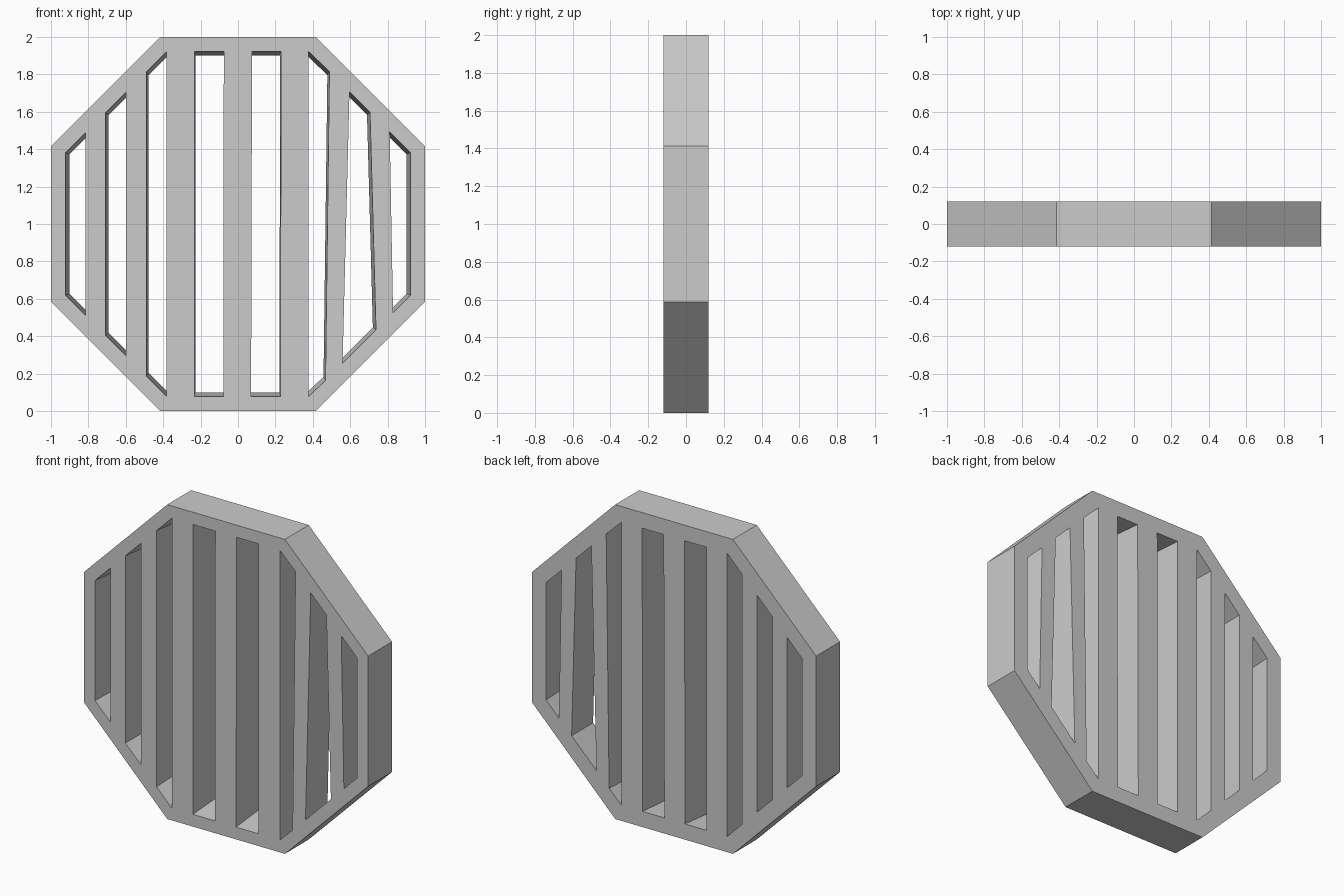
import bpy, bmesh, math

if "Cube" in bpy.data.objects:
    bpy.data.objects.remove(bpy.data.objects["Cube"])

DEPTH = 0.12      # half thickness
INNER = 0.922     # inner apothem of the rim at the front
TAPER = 0.977     # openings shrink slightly towards the back

# Slots: left x at top / bottom, right x at top / bottom (two bars on the right are bent)
SLOTS = [
    (-0.922, -0.922, -0.815, -0.815),
    (-0.708, -0.708, -0.599, -0.599),
    (-0.489, -0.489, -0.382, -0.382),
    (-0.233, -0.233, -0.076, -0.078),
    (0.075, 0.070, 0.230, 0.227),
    (0.378, 0.378, 0.489, 0.468),
    (0.596, 0.559, 0.706, 0.738),
    (0.811, 0.829, 0.922, 0.922),
]


def half_height(x):
    """Half height of the octagonal opening at x."""
    return min(INNER, INNER * math.sqrt(2) - abs(x))


def slot_profile(lt, lb, rt, rb):
    return [(lt, half_height(lt)), (lb, -half_height(lb)),
            (rb, -half_height(rb)), (rt, half_height(rt))]


def add_walls(bm, profile, back_scale):
    """Closed band of quads from front to back; returns both edge loops."""
    front = [bm.verts.new((x, -DEPTH, 1 + z)) for x, z in profile]
    back = [bm.verts.new((x * back_scale, DEPTH, 1 + z * back_scale)) for x, z in profile]
    n = len(profile)
    for i in range(n):
        j = (i + 1) % n
        bm.faces.new((front[i], front[j], back[j], back[i]))
    return [[bm.edges.get((loop[i], loop[(i + 1) % n])) for i in range(n)]
            for loop in (front, back)]


bm = bmesh.new()

# Outer octagon rim
radius = 1 / math.cos(math.pi / 8)
octagon = [(radius * math.cos(math.pi / 8 + i * math.pi / 4),
            radius * math.sin(math.pi / 8 + i * math.pi / 4)) for i in range(8)]
front_edges, back_edges = add_walls(bm, octagon, 1.0)

# Tapered slot walls
for slot in SLOTS:
    f, b = add_walls(bm, slot_profile(*slot), TAPER)
    front_edges += f
    back_edges += b

# Front and back faces with the slots left open
bmesh.ops.triangle_fill(bm, edges=front_edges, use_beauty=True, normal=(0, -1, 0))
bmesh.ops.triangle_fill(bm, edges=back_edges, use_beauty=True, normal=(0, 1, 0))
bmesh.ops.recalc_face_normals(bm, faces=bm.faces[:])

mesh = bpy.data.meshes.new("octagonal_grate")
bm.to_mesh(mesh)
bm.free()
grate = bpy.data.objects.new("octagonal_grate", mesh)
bpy.context.collection.objects.link(grate)
